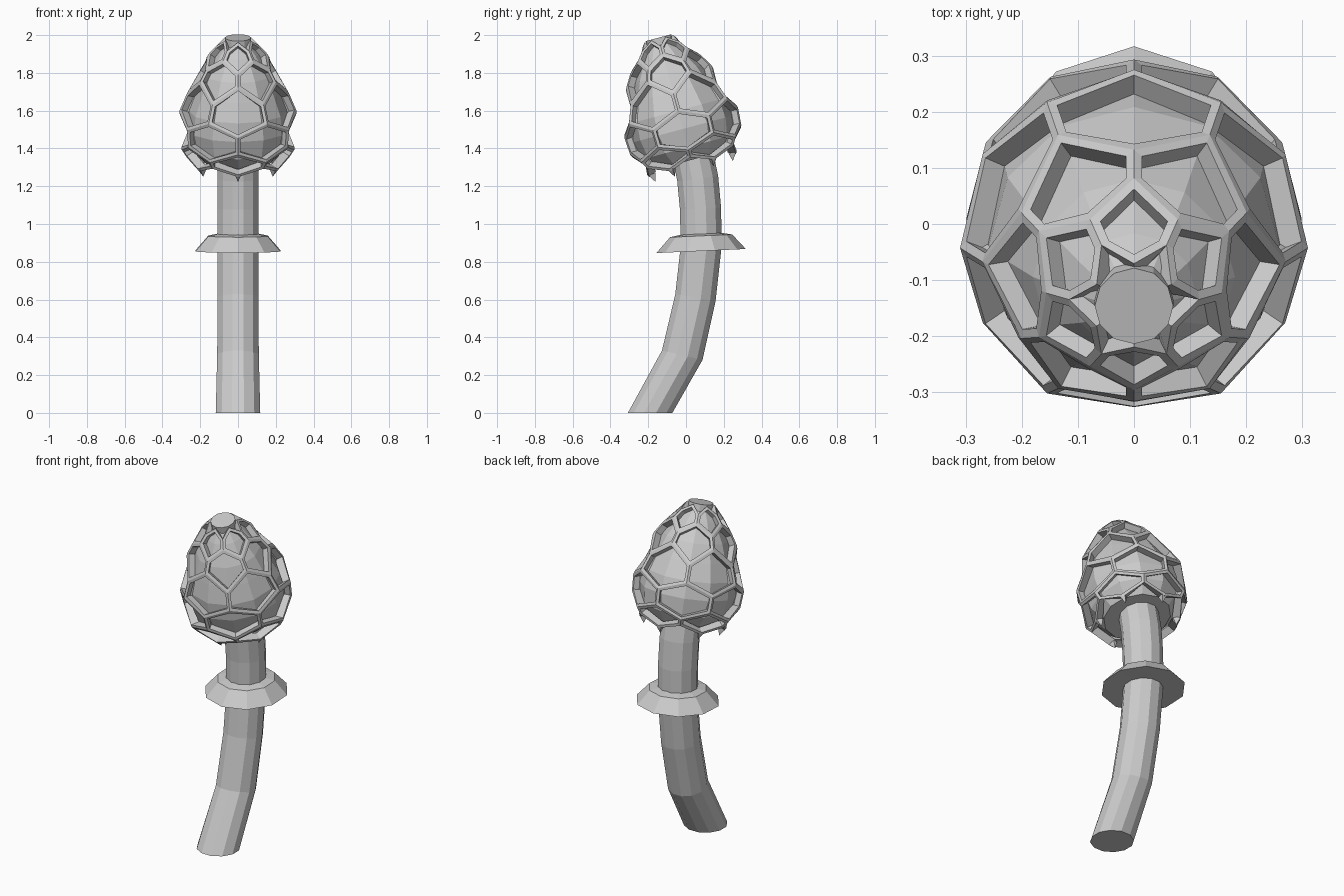
import bpy, bmesh, math
from mathutils import Vector

if "Cube" in bpy.data.objects:
    bpy.data.objects.remove(bpy.data.objects["Cube"])

grey = bpy.data.materials.new("mushroom_grey")
grey.diffuse_color = (0.6, 0.6, 0.6, 1)
grey.use_nodes = True
grey.node_tree.nodes["Principled BSDF"].inputs["Base Color"].default_value = grey.diffuse_color


def finish(name, bm):
    bmesh.ops.recalc_face_normals(bm, faces=bm.faces)
    mesh = bpy.data.meshes.new(name)
    bm.to_mesh(mesh)
    bm.free()
    mesh.materials.append(grey)
    ob = bpy.data.objects.new(name, mesh)
    bpy.context.collection.objects.link(ob)
    return ob


def skin(name, rings, close=False):
    """Join rings of points; cap the ends or close the loop of rings."""
    bm = bmesh.new()
    rows = [[bm.verts.new(p) for p in ring] for ring in rings]
    n = len(rows[0])
    pairs = list(zip(rows, rows[1:])) + ([(rows[-1], rows[0])] if close else [])
    for a, b in pairs:
        for i in range(n):
            j = (i + 1) % n
            bm.faces.new((a[i], a[j], b[j], b[i]))
    if not close:
        bm.faces.new(rows[0])
        bm.faces.new(rows[-1])
    return finish(name, bm)


def ring(y, z, tilt, r, n):
    """Circle around (0, y, z), rising towards +y by the tilt angle."""
    pts = []
    for i in range(n):
        a = math.tau * (i + 0.5) / n
        f = r * math.sin(a)
        pts.append((r * math.cos(a), y + f * math.cos(tilt), z + f * math.sin(tilt)))
    return pts


# Bent stem
path = [(-.19, 0, 0, .122), (-.02, .305, -.23, .114), (.05, .61, -.17, .112),
        (.08, .88, -.04, .112), (.077, 1.08, .04, .113),
        (.062, 1.24, .13, .113), (.04, 1.35, .25, .112)]
skin("stem", [ring(y, z, t, r, 12) for y, z, t, r in path])

# Skirt around the stem
skirt = [(.10, .95), (.165, .937), (.237, .857), (.10, .86)]
skin("skirt", [ring(.08, z, .045, r, 10) for r, z in skirt], close=True)

# Cap frame: s runs along the tilted axis, r away from it, a from the front
TILT = math.radians(15)


def cap_point(s, r, a):
    f = -r * math.cos(a)
    return Vector((r * math.sin(a),
                   .035 - s * math.sin(TILT) + f * math.cos(TILT),
                   1.31 + s * math.cos(TILT) + f * math.sin(TILT)))


OUTER = [(-.04, .21), (0, .238), (.045, .272), (.085, .298), (.2, .312), (.3, .31),
         (.4, .268), (.5, .228), (.62, .150), (.7, .072)]


def radius(s):
    for (s0, r0), (s1, r1) in zip(OUTER, OUTER[1:]):
        if s <= s1:
            return r0 + (r1 - r0) * (s - s0) / (s1 - s0)
    return OUTER[-1][1]


# Smooth inner body of the cap
inner = [(.03, .09), (.03, .19), (.1, .25), (.2, .27), (.3, .26), (.4, .222),
         (.5, .18), (.61, .11), (.66, .07), (.70, .07)]
skin("cap_body", [[cap_point(s, r, math.tau * i / 12) for i in range(12)]
                  for s, r in inner])

# Honeycomb ridges: zigzag rows (height at even, at odd corners)
zigzags = [(0, .045), (.14, .085), (.234, .30), (.49, .395), (.55, .61), (.695, .655)]
bm = bmesh.new()
rows = [[bm.verts.new(cap_point(z[k % 2], radius(z[k % 2]), math.tau * k / 12))
         for k in range(12)] for z in zigzags]
for i, (low, high) in enumerate(zip(rows, rows[1:])):
    for k in range(i % 2, 12, 2):
        l, r = (k - 1) % 12, (k + 1) % 12
        bm.faces.new((low[l], low[k], low[r], high[r], high[k], high[l]))
bmesh.ops.recalc_face_normals(bm, faces=bm.faces)
cells = bm.faces[:]
bmesh.ops.inset_individual(bm, faces=cells, thickness=.016, use_even_offset=True)
bmesh.ops.delete(bm, geom=cells, context='FACES')
ridges = finish("cap_ridges", bm)
sol = ridges.modifiers.new("thickness", 'SOLIDIFY')
sol.thickness = .045
sol.offset = -1

# Small pointed spurs below the rim
bm = bmesh.new()
for k in range(6):
    a = math.tau * k / 6
    top = [bm.verts.new(cap_point(.012, r, a + d))
           for r, d in ((.243, -.07), (.243, .07), (.20, .06), (.20, -.06))]
    tip = bm.verts.new(cap_point(-.033, .212, a))
    bm.faces.new(top)
    for i in range(4):
        bm.faces.new((top[i], top[(i + 1) % 4], tip))
finish("rim_spurs", bm)
